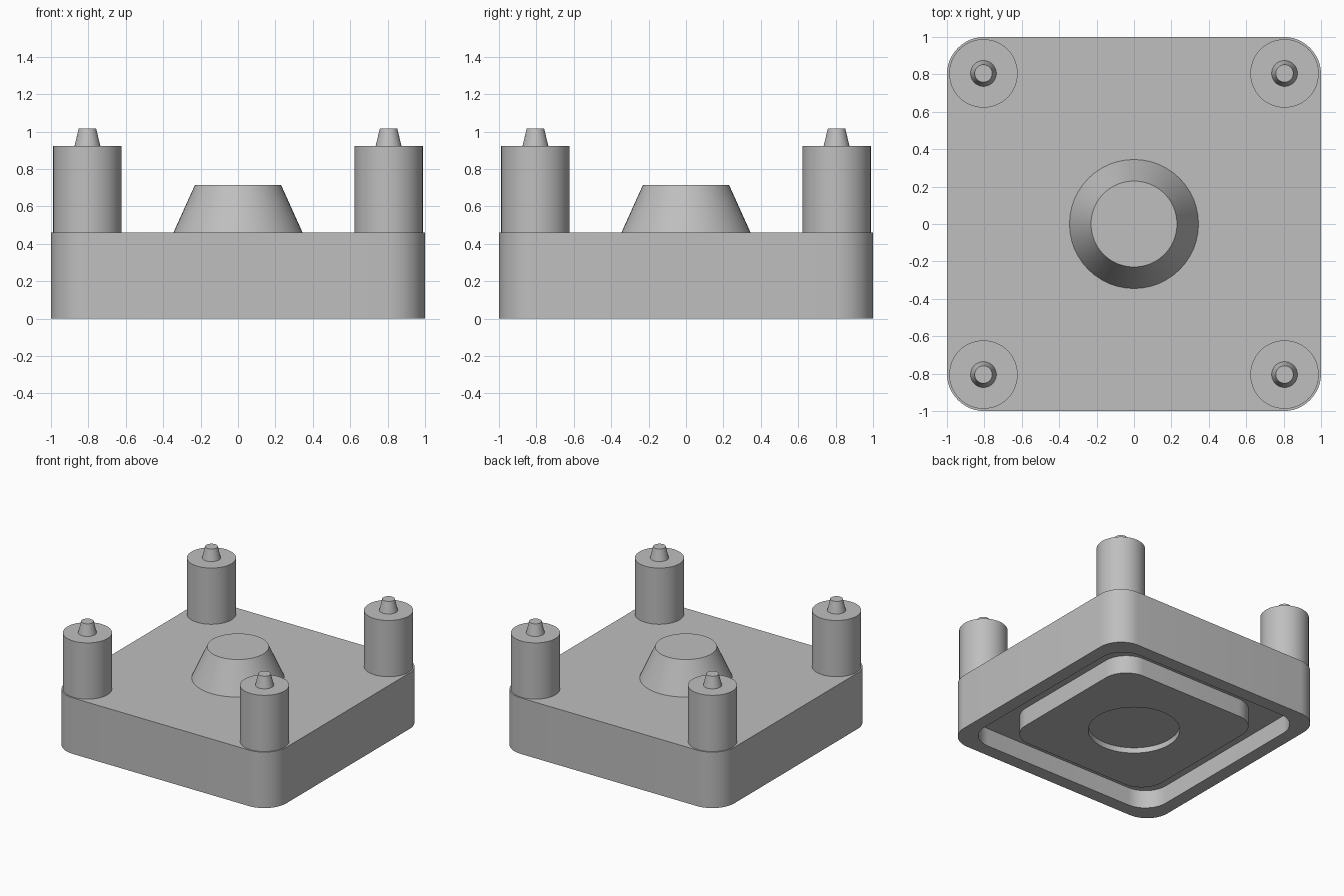
import bpy
import bmesh
from math import cos, sin, pi, radians

cube = bpy.data.objects.get("Cube")
if cube:
    bpy.data.objects.remove(cube, do_unlink=True)

grey = bpy.data.materials.new("plain grey")
grey.use_nodes = True
colour = (0.52, 0.52, 0.52, 1)
grey.diffuse_color = colour
grey.node_tree.nodes["Principled BSDF"].inputs["Base Color"].default_value = colour

CORNER_STEPS = 12


def rounded_square(half, radius, z):
    """Points of a square with round corners; half == radius gives a circle."""
    core = half - radius
    points = []
    for quarter, (sx, sy) in enumerate([(1, 1), (-1, 1), (-1, -1), (1, -1)]):
        for i in range(CORNER_STEPS + 1):
            a = (quarter + i / CORNER_STEPS) * pi / 2
            points.append((sx * core + radius * cos(a), sy * core + radius * sin(a), z))
    return points


def loft(name, rings, x=0, y=0):
    """Join rings of (half, radius, z) from top to bottom and cap both ends."""
    bm = bmesh.new()
    loops = [[bm.verts.new(p) for p in rounded_square(*ring)] for ring in rings]
    for upper, lower in zip(loops, loops[1:]):
        for i in range(len(upper)):
            j = (i + 1) % len(upper)
            bm.faces.new((upper[i], lower[i], lower[j], upper[j]))
    bm.faces.new(loops[0])
    bm.faces.new(loops[-1][::-1])
    bmesh.ops.remove_doubles(bm, verts=bm.verts, dist=0.0001)
    bmesh.ops.recalc_face_normals(bm, faces=bm.faces)
    mesh = bpy.data.meshes.new(name)
    bm.to_mesh(mesh)
    bm.free()
    mesh.materials.append(grey)
    obj = bpy.data.objects.new(name, mesh)
    obj.location = (x, y, 0)
    bpy.context.collection.objects.link(obj)
    bpy.ops.object.select_all(action='DESELECT')
    obj.select_set(True)
    bpy.context.view_layer.objects.active = obj
    bpy.ops.object.shade_smooth_by_angle(angle=radians(30))
    return obj


TOP = 0.46
GROOVE = 0.15

# Base block with a square groove and a shallow round recess underneath
loft("base", [
    (1, 0.2, TOP), (1, 0.2, 0),
    (0.89, 0.2, 0), (0.89, 0.2, GROOVE),
    (0.67, 0.2, GROOVE), (0.67, 0.2, 0),
    (0.345, 0.345, 0), (0.345, 0.345, 0.045),
])

# Tapered hub in the middle
loft("centre_hub", [(0.23, 0.23, 0.715), (0.345, 0.345, TOP)])

# Four corner posts, each with a small tapered pin
for side, x in (("left", 0.805), ("right", -0.805)):
    for end, y in (("front", -0.805), ("back", 0.805)):
        loft(f"{end}_{side}_post", [
            (0.047, 0.047, 1.015), (0.069, 0.069, 0.922),
            (0.183, 0.183, 0.922), (0.183, 0.183, TOP),
        ], x, y)
